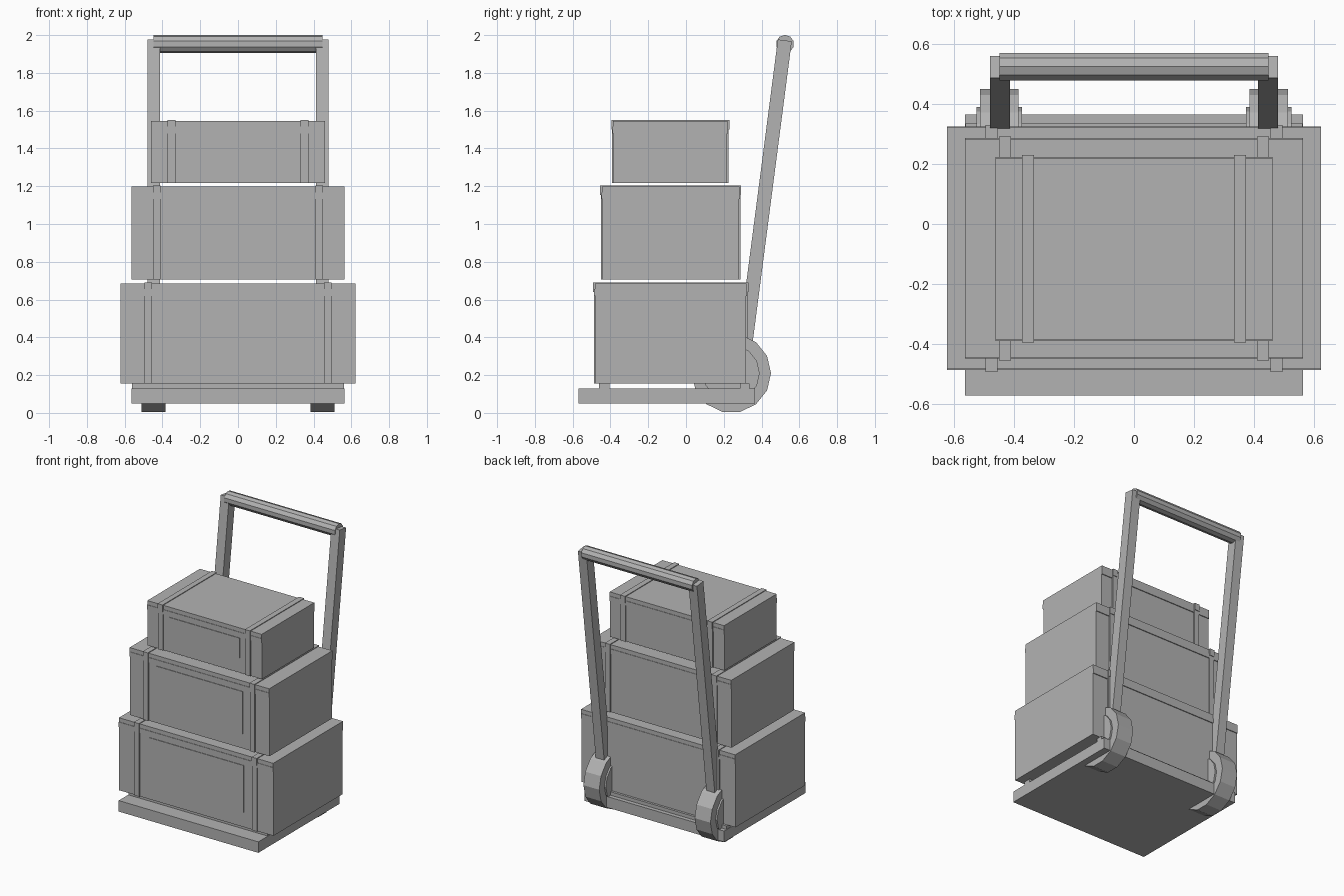
import bpy
import bmesh
from math import atan2, pi
from mathutils import Matrix, Vector

cube = bpy.data.objects.get("Cube")
if cube:
    bpy.data.objects.remove(cube, do_unlink=True)

grey = bpy.data.materials.new("plain_grey")
grey.use_nodes = True
COLOUR = (0.45, 0.45, 0.45, 1)
grey.diffuse_color = COLOUR
grey.node_tree.nodes["Principled BSDF"].inputs["Base Color"].default_value = COLOUR


def finish(name, bm):
    mesh = bpy.data.meshes.new(name)
    bm.to_mesh(mesh)
    bm.free()
    mesh.materials.append(grey)
    obj = bpy.data.objects.new(name, mesh)
    bpy.context.collection.objects.link(obj)
    return obj


def box(name, x, y, z):
    """Box from (min, max) pairs."""
    bm = bmesh.new()
    size = [b - a for a, b in (x, y, z)]
    centre = [(a + b) / 2 for a, b in (x, y, z)]
    bmesh.ops.create_cube(bm, size=1, matrix=Matrix.Translation(centre) @ Matrix.Diagonal((*size, 1)))
    return finish(name, bm)


def drum(name, x, y, z, radius, sides, turn=0):
    """Faceted cylinder lying along x."""
    bm = bmesh.new()
    place = Matrix.Translation(((x[0] + x[1]) / 2, y, z))
    aim = Matrix.Rotation(pi / 2, 4, "Y") @ Matrix.Rotation(turn, 4, "Z")
    bmesh.ops.create_cone(bm, cap_ends=True, segments=sides, radius1=radius,
                          radius2=radius, depth=x[1] - x[0], matrix=place @ aim)
    return finish(name, bm)


def span(side, inner, outer):
    return tuple(sorted((side * inner, side * outer)))


def crate(name, half_x, y, z, strap_x, panel_x, panel_z):
    """Crate with a lid, rim bands, two wrapped straps and a front panel."""
    (front, back), (low, top) = y, z
    wide = (-half_x, half_x)
    box(name + "_body", wide, y, (low, top - 0.03))
    box(name + "_lid", wide, (front - 0.003, back + 0.003), (top - 0.03, top))
    box(name + "_rim", wide, (front - 0.006, back + 0.006), (top - 0.065, top - 0.03))
    box(name + "_panel", (-panel_x, panel_x), (front - 0.004, front + 0.01), panel_z)
    for side, label in ((1, "left"), (-1, "right")):
        strap = span(side, strap_x - 0.02, strap_x + 0.02)
        box(f"{name}_strap_{label}", strap, (front - 0.008, back + 0.008), (low, top - 0.04))
        box(f"{name}_strap_top_{label}", strap, (front - 0.012, back + 0.012),
            (top - 0.045, top + 0.005))


# Platform and the slats under the load
box("platform", (-0.563, 0.563), (-0.57, 0.365), (0.05, 0.13))
box("front_slat", (-0.56, 0.56), (-0.46, -0.405), (0.13, 0.155))
box("back_slat", (-0.56, 0.56), (0.285, 0.335), (0.13, 0.155))

# Stacked crates
crate("bottom_crate", 0.622, (-0.48, 0.318), (0.155, 0.685), 0.475, 0.383, (0.26, 0.605))
crate("middle_crate", 0.563, (-0.442, 0.28), (0.705, 1.198), 0.43, 0.348, (0.81, 1.12))
crate("top_crate", 0.461, (-0.383, 0.217), (1.217, 1.545), 0.352, 0.283, (1.325, 1.47))

# Wheels, hubs and leaning handle bars
foot, head = Vector((0, 0.293, 0.2)), Vector((0, 0.523, 1.972))
lean = head - foot
tilt = Matrix.Rotation(-atan2(lean.y, lean.z), 4, "X")
for side, label in ((1, "left"), (-1, "right")):
    drum("wheel_" + label, span(side, 0.385, 0.512), 0.24, 0.21, 0.21, 14)
    drum("hub_" + label, span(side, 0.373, 0.524), 0.24, 0.21, 0.15, 14)
    bar = box("handle_bar_" + label, span(side, 0.412, 0.48), (-0.037, 0.037), (0, lean.length))
    bar.data.transform(Matrix.Translation(foot) @ tilt)

# Grip across the top
drum("grip", (-0.447, 0.447), 0.524, 1.953, 0.048, 10, pi / 10)
